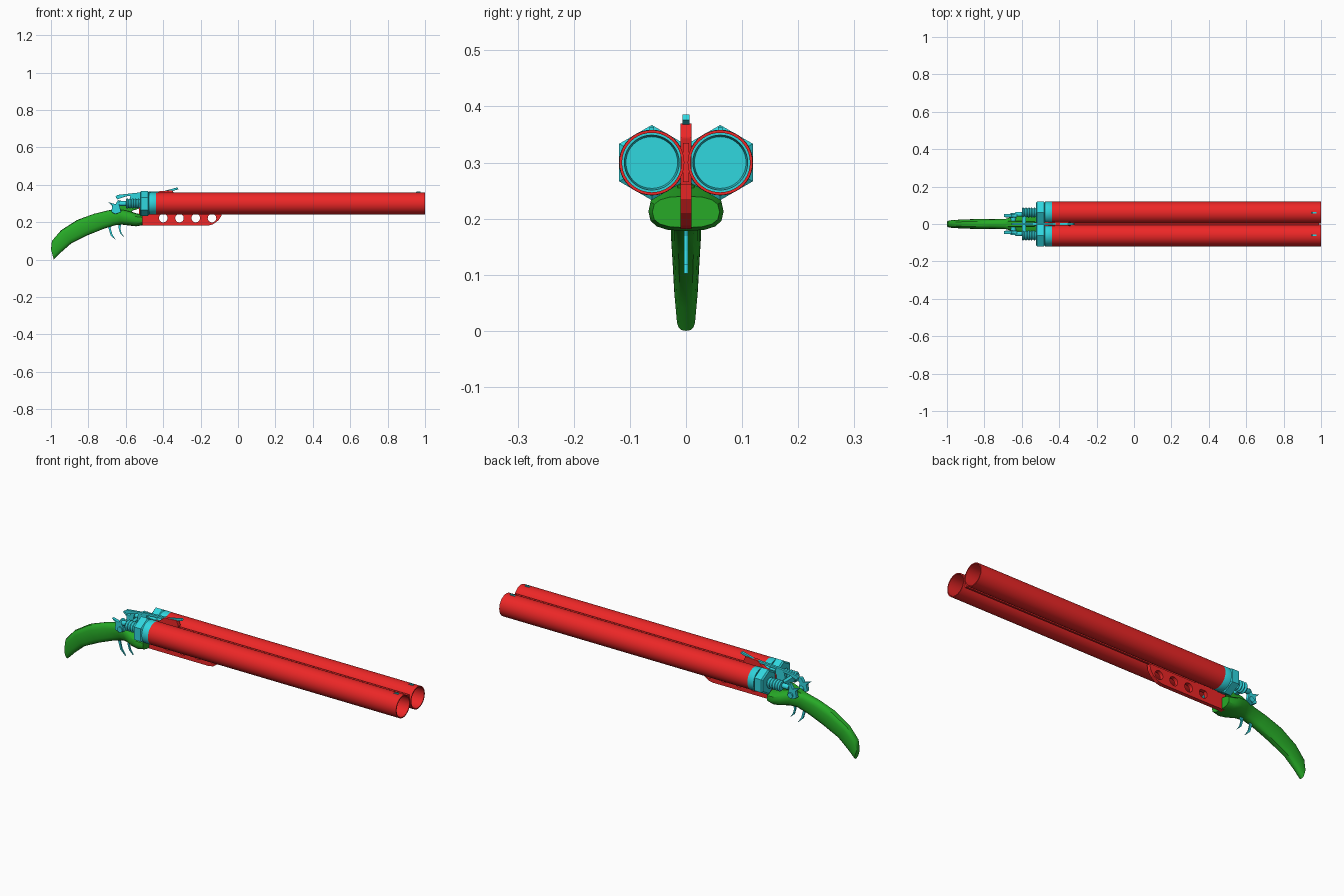
import bpy, bmesh, math
from mathutils import Vector

if "Cube" in bpy.data.objects:
    bpy.data.objects.remove(bpy.data.objects["Cube"])


def material(name, color):
    m = bpy.data.materials.new(name)
    m.diffuse_color = color
    m.use_nodes = True
    m.node_tree.nodes["Principled BSDF"].inputs["Base Color"].default_value = m.diffuse_color
    return m


RED = material("red", (0.85, 0.02, 0.02, 1))
CYAN = material("cyan", (0.03, 0.68, 0.74, 1))
GREEN = material("green", (0.02, 0.4, 0.02, 1))


def finish(name, bm, mat, smooth=True):
    bmesh.ops.recalc_face_normals(bm, faces=bm.faces)
    me = bpy.data.meshes.new(name)
    bm.to_mesh(me)
    bm.free()
    ob = bpy.data.objects.new(name, me)
    bpy.context.collection.objects.link(ob)
    me.materials.append(mat)
    if smooth:
        bpy.ops.object.select_all(action='DESELECT')
        ob.select_set(True)
        bpy.context.view_layer.objects.active = ob
        bpy.ops.object.shade_smooth_by_angle(angle=math.radians(35))
    return ob


def skin(bm, rings, closed=False):
    """Bridge equal rings of points; cap the ends unless the loft is closed."""
    vs = [[bm.verts.new(p) for p in r] for r in rings]
    n = len(vs[0])
    pairs = list(zip(vs, vs[1:])) + ([(vs[-1], vs[0])] if closed else [])
    for a, b in pairs:
        for i in range(n):
            j = (i + 1) % n
            bm.faces.new((a[i], a[j], b[j], b[i]))
    if not closed:
        bm.faces.new(vs[0])
        bm.faces.new(vs[-1])


def lathe(name, profile, y, z, mat, sides=32, closed=False, smooth=True):
    """Spin (x, radius) pairs round an axis parallel to x."""
    bm = bmesh.new()
    angs = [2 * math.pi * i / sides for i in range(sides)]
    skin(bm, [[(x, y + r * math.sin(a), z + r * math.cos(a)) for a in angs]
              for x, r in profile], closed)
    return finish(name, bm, mat, smooth)


def plate(name, pts, thick, mat, y=0.0, bevel=0.0):
    """Extrude an xz outline across y."""
    bm = bmesh.new()
    skin(bm, [[(x, y + s * thick / 2, z) for x, z in pts] for s in (-1, 1)])
    ob = finish(name, bm, mat, False)
    if bevel:
        mod = ob.modifiers.new("bevel", 'BEVEL')
        mod.width = bevel
        mod.segments = 2
    return ob


# paired barrels with breech hardware
for side, s in (("left", 1), ("right", -1)):
    y, z = s * 0.061, 0.30
    lathe(side + "_barrel", [(-0.44, 0.058), (1.0, 0.058), (1.0, 0.053), (-0.44, 0.053)],
          y, z, RED, 40, closed=True)
    lathe(side + "_breech_plug", [(-0.475, 0.055), (-0.475, 0.0585), (-0.44, 0.0585), (-0.43, 0.053),
                                  (-0.40, 0.053), (-0.40, 0.049), (-0.43, 0.046)], y, z, CYAN, 40)
    lathe(side + "_breech_nut", [(-0.525, 0.058), (-0.519, 0.067), (-0.481, 0.067), (-0.475, 0.058)],
          y, z, CYAN, 6, smooth=False)
    thread = [(-0.60 + 0.0075 * i, 0.028 if i % 2 else 0.022) for i in range(11)]
    lathe(side + "_threaded_rod", thread, y, z, CYAN, 20)
    lathe(side + "_firing_pin", [(-0.635, 0.010), (-0.63, 0.013), (-0.60, 0.013)],
          s * 0.052, 0.30, CYAN, 12)
    # hammer, with its pivot drum
    plate(side + "_hammer", [(-0.695, 0.308), (-0.672, 0.288), (-0.678, 0.255), (-0.655, 0.243),
                             (-0.625, 0.255), (-0.632, 0.285), (-0.625, 0.315), (-0.642, 0.318),
                             (-0.655, 0.296)], 0.018, CYAN, s * 0.045, 0.002)
    bm = bmesh.new()
    skin(bm, [[(-0.645 + 0.014 * math.cos(a), yy, 0.262 + 0.014 * math.sin(a))
               for a in [math.tau * i / 12 for i in range(12)]] for yy in (s * 0.008, s * 0.060)])
    finish(side + "_hammer_pivot", bm, CYAN)
    # front sight
    plate(side + "_front_sight", [(0.945, 0.355), (0.975, 0.355), (0.975, 0.363), (0.955, 0.363)],
          0.008, CYAN, y)

# rib between the barrels and the raised fin under the lever
plate("barrel_rib", [(-0.45, 0.265), (0.99, 0.265), (0.99, 0.335), (-0.45, 0.335)], 0.010, RED)
plate("lever_fin", [(-0.53, 0.24), (-0.36, 0.24), (-0.34, 0.345), (-0.35, 0.370), (-0.42, 0.366),
                    (-0.46, 0.335), (-0.53, 0.32)], 0.020, RED, bevel=0.002)

# drilled rail below the barrels
rail = plate("under_rail", [(-0.53, 0.182), (-0.16, 0.182), (-0.135, 0.188), (-0.105, 0.21),
                            (-0.088, 0.235), (-0.086, 0.262), (-0.53, 0.262)], 0.020, RED)
bm = bmesh.new()
for cx in (-0.40, -0.313, -0.226, -0.139):
    skin(bm, [[(cx + 0.023 * math.cos(a), yy, 0.222 + 0.023 * math.sin(a))
               for a in [math.tau * i / 20 for i in range(20)]] for yy in (-0.03, 0.03)])
cutter = finish("rail_hole_cutter", bm, RED, False)
cutter.hide_render = True
cutter.hide_set(True)
cut = rail.modifiers.new("holes", 'BOOLEAN')
cut.operation = 'DIFFERENCE'
cut.object = cutter

# curved grip: top point, bottom point and half width per section
sections = [((-1.0, 0.055), (-0.985, 0.0), 0.017), ((-0.995, 0.10), (-0.945, 0.04), 0.021),
            ((-0.945, 0.158), (-0.89, 0.088), 0.024), ((-0.86, 0.212), (-0.80, 0.132), 0.027),
            ((-0.77, 0.245), (-0.715, 0.166), 0.026), ((-0.70, 0.262), (-0.655, 0.184), 0.028),
            ((-0.645, 0.272), (-0.62, 0.187), 0.045), ((-0.59, 0.262), (-0.58, 0.182), 0.064),
            ((-0.545, 0.248), (-0.545, 0.178), 0.067), ((-0.51, 0.240), (-0.51, 0.184), 0.060)]
rings = []
for t, b, w in sections:
    top, bot = Vector((t[0], 0, t[1])), Vector((b[0], 0, b[1]))
    mid, half = (top + bot) / 2, (top - bot) / 2
    ring = []
    for i in range(16):
        a = math.tau * i / 16
        c, sn = math.cos(a), math.sin(a)
        rnd = lambda v: math.copysign(abs(v) ** 0.75, v)   # slightly squared oval
        ring.append(mid + half * rnd(c) + Vector((0, w * rnd(sn), 0)))
    rings.append(ring)
bm = bmesh.new()
skin(bm, rings)
finish("grip", bm, GREEN)

# central tang rising between the hammers
plate("grip_tang", [(-0.71, 0.25), (-0.66, 0.275), (-0.62, 0.292), (-0.57, 0.294), (-0.53, 0.285),
                    (-0.53, 0.272), (-0.565, 0.262), (-0.575, 0.235)], 0.030, GREEN, bevel=0.004)

# release lever on top, its post and lock frame
plate("top_lever", [(-0.655, 0.336), (-0.645, 0.346), (-0.50, 0.362), (-0.40, 0.366), (-0.325, 0.386),
                    (-0.318, 0.376), (-0.39, 0.356), (-0.50, 0.350), (-0.60, 0.338), (-0.645, 0.322)],
      0.013, CYAN, bevel=0.0015)
plate("lever_post", [(-0.585, 0.28), (-0.525, 0.28), (-0.525, 0.352), (-0.575, 0.344)], 0.014, CYAN)
plate("lock_crossbar", [(-0.60, 0.285), (-0.578, 0.285), (-0.578, 0.312), (-0.60, 0.312)],
      0.11, CYAN, bevel=0.002)

# two curved triggers
for name, x, z, k in (("rear_trigger", -0.675, 0.205, 1.0), ("front_trigger", -0.625, 0.195, 0.75)):
    shape = [(-0.022, 0), (0.004, 0), (-0.006, -0.035), (0.003, -0.07), (0.024, -0.103),
             (-0.006, -0.075), (-0.017, -0.038)]
    plate(name, [(x + k * px, z + k * pz) for px, pz in shape], 0.008, CYAN)
